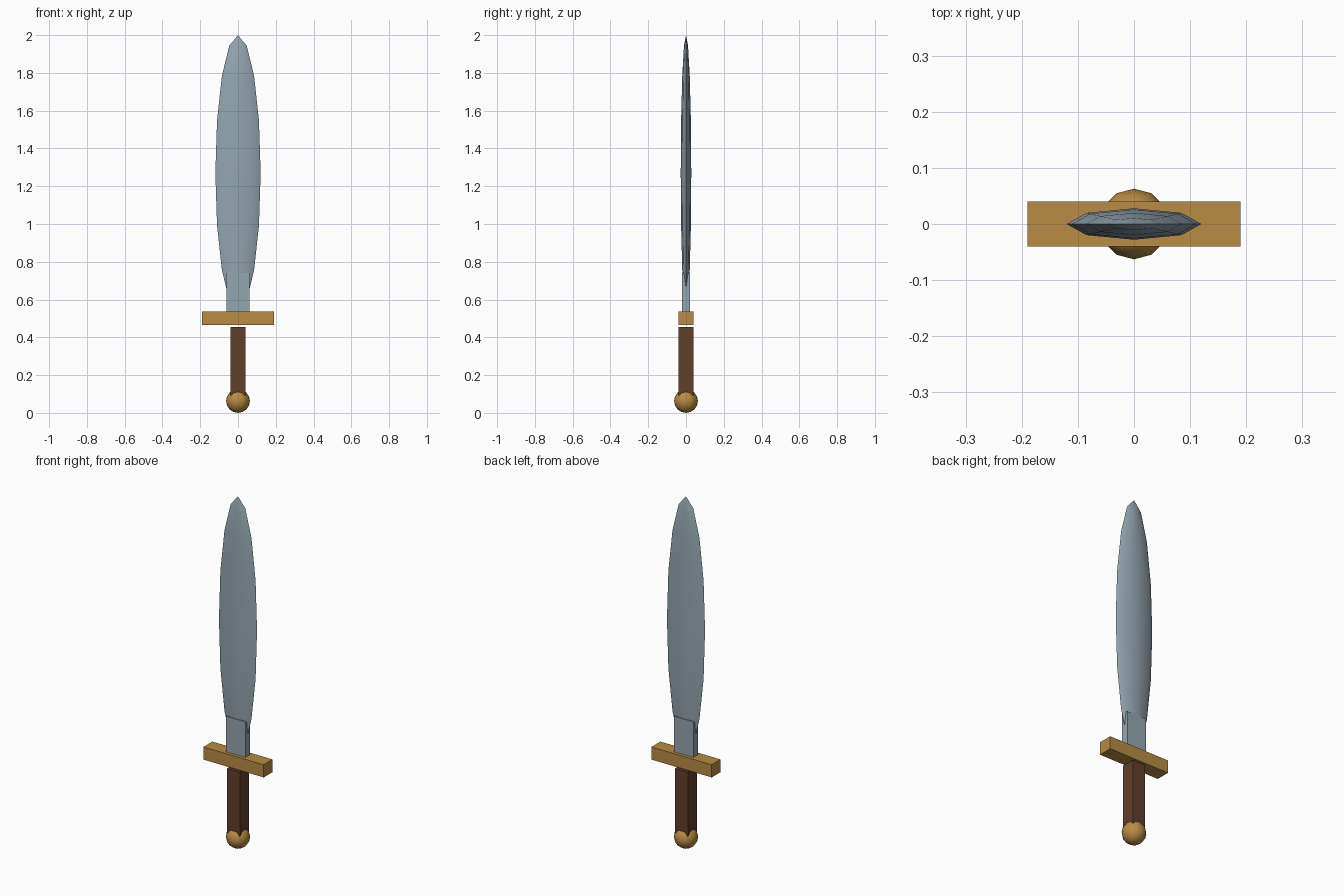
import bpy
import math

if "Cube" in bpy.data.objects:
    bpy.data.objects.remove(bpy.data.objects["Cube"])


def material(name, color):
    mat = bpy.data.materials.new(name)
    mat.diffuse_color = (*color, 1)
    mat.use_nodes = True
    mat.node_tree.nodes["Principled BSDF"].inputs["Base Color"].default_value = mat.diffuse_color
    return mat


steel = material("steel", (0.30, 0.38, 0.44))
brass = material("brass", (0.48, 0.26, 0.06))
leather = material("leather", (0.12, 0.05, 0.025))


def box(name, half_x, half_y, z0, z1, mat):
    bpy.ops.mesh.primitive_cube_add(size=2, location=(0, 0, (z0 + z1) / 2))
    finish(name, (half_x, half_y, (z1 - z0) / 2), mat)


def ball(name, radii, z, segments, rings, mat, angle):
    bpy.ops.mesh.primitive_uv_sphere_add(segments=segments, ring_count=rings,
                                         radius=1, location=(0, 0, z))
    finish(name, radii, mat)
    bpy.ops.object.shade_smooth_by_angle(angle=math.radians(angle))


def finish(name, scale, mat):
    ob = bpy.context.object
    ob.name = name
    ob.scale = scale
    bpy.ops.object.transform_apply(location=False, rotation=False, scale=True)
    ob.data.materials.append(mat)


# Leaf-shaped blade: a flattened low-poly sphere
ball("blade", (0.12, 0.028, 0.73), 1.27, 8, 8, steel, 60)

# Flat blade base above the guard
box("blade_base", 0.062, 0.021, 0.535, 0.74, steel)

# Hilt
box("guard", 0.19, 0.04, 0.466, 0.538, brass)
box("grip", 0.04, 0.04, 0.08, 0.456, leather)
ball("pommel", (0.063, 0.063, 0.063), 0.063, 12, 8, brass, 60)
